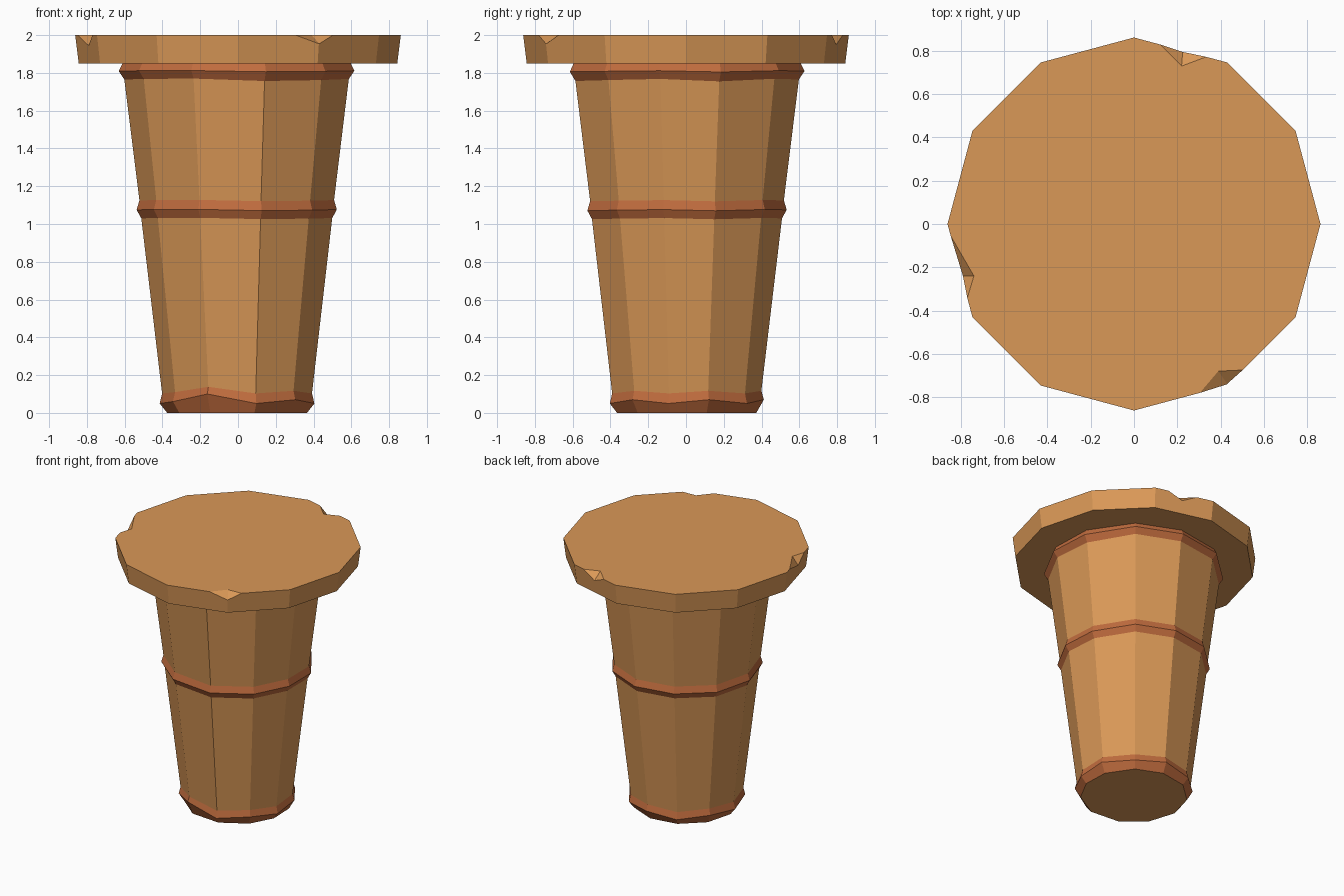
import bpy, bmesh, math
from mathutils import Vector

if "Cube" in bpy.data.objects:
    bpy.data.objects.remove(bpy.data.objects["Cube"])


def material(name, rgb):
    m = bpy.data.materials.new(name)
    m.diffuse_color = (*rgb, 1)
    m.use_nodes = True
    m.node_tree.nodes["Principled BSDF"].inputs["Base Color"].default_value = m.diffuse_color
    return m


TAN = material("tan clay", (0.70, 0.315, 0.095))
RUST = material("rust band", (0.53, 0.150, 0.048))


def finish(bm, name, mats):
    bmesh.ops.recalc_face_normals(bm, faces=bm.faces[:])
    me = bpy.data.meshes.new(name)
    bm.to_mesh(me)
    bm.free()
    for m in mats:
        me.materials.append(m)
    ob = bpy.data.objects.new(name, me)
    bpy.context.collection.objects.link(ob)
    return ob


# Tapered body: eleven uneven sides, measured in degrees from the front
ANGLES = [-23, 13.5, 47, 77, 107, 141, 173, 206, 239, 271, 304]
# uneven heights of the foot ring and small wobble of the upper rings
FOOT = [0.04, -0.01, 0.01, -0.01, 0.01, -0.01, 0.01, -0.01, 0.01, -0.01, 0.0]
WOBBLE = [0.005, -0.008, -0.003, 0.003, -0.01, 0.004, 0, 0.005, -0.005, 0, 0.003]
# radius, height, foot wobble, ring wobble, colour of the strip above
PROFILE = [
    (0.375, 0.00, 0, 0, 1), (0.415, 0.06, 1, 0, 1), (0.402, 0.11, 0.7, 0, 0),
    (0.512, 1.03, 0, 0.5, 1), (0.537, 1.075, 0, 0.5, 1), (0.522, 1.125, 0, 0.5, 0),
    (0.602, 1.765, 0, 1, 1), (0.632, 1.81, 0, 0.5, 1), (0.612, 1.85, 0, 0, 0),
]
bm = bmesh.new()
rings = []
for r, z, foot, wob, _ in PROFILE:
    rings.append([bm.verts.new((r * math.sin(math.radians(a)),
                                -r * math.cos(math.radians(a)),
                                z + foot * f + wob * w))
                  for a, f, w in zip(ANGLES, FOOT, WOBBLE)])
n = len(ANGLES)
for lo, hi, row in zip(rings, rings[1:], PROFILE):
    for i in range(n):
        j = (i + 1) % n
        bm.faces.new((lo[i], lo[j], hi[j], hi[i])).material_index = row[4]
bm.faces.new(rings[0][::-1])
bm.faces.new(rings[-1])
finish(bm, "tapered_body", [TAN, RUST])

# Twelve-sided top slab, slightly wider at the top
bm = bmesh.new()
slab = [[bm.verts.new((r * math.cos(k * math.pi / 6), r * math.sin(k * math.pi / 6), z))
         for k in range(12)] for r, z in ((0.843, 1.85), (0.862, 2.0))]
for i in range(12):
    j = (i + 1) % 12
    bm.faces.new((slab[0][i], slab[0][j], slab[1][j], slab[1][i]))
bm.faces.new(slab[0][::-1])
bm.faces.new(slab[1])
top = finish(bm, "top_slab", [TAN])

# Chips in the rim: inner corner, two rim points, low point on the wall
CHIPS = [
    ((0.22, 0.73, 2), (0.12, 0.83, 2), (0.34, 0.775, 2), (0.225, 0.795, 1.95)),
    ((-0.74, -0.24, 2), (-0.85, -0.05, 2), (-0.77, -0.34, 2), (-0.79, -0.24, 1.945)),
    ((0.39, -0.68, 2), (0.305, -0.78, 2), (0.50, -0.675, 2), (0.43, -0.738, 1.955)),
]
for chip in CHIPS:
    inner, a, b, low = map(Vector, chip)
    points = [inner - 0.3 * (low - inner)] + [inner + 2.5 * (p - inner) for p in (a, b, low)]
    bm = bmesh.new()
    v = [bm.verts.new(p) for p in points]
    for f in ((0, 1, 2), (0, 2, 3), (0, 3, 1), (1, 3, 2)):
        bm.faces.new([v[i] for i in f])
    cutter = finish(bm, "chip_cutter", [TAN])
    cutter.hide_render = True
    mod = top.modifiers.new("chip", "BOOLEAN")
    mod.operation = "DIFFERENCE"
    mod.solver = "EXACT"
    mod.object = cutter
    bpy.context.view_layer.objects.active = top
    bpy.ops.object.modifier_apply(modifier=mod.name)
    bpy.data.objects.remove(cutter)
